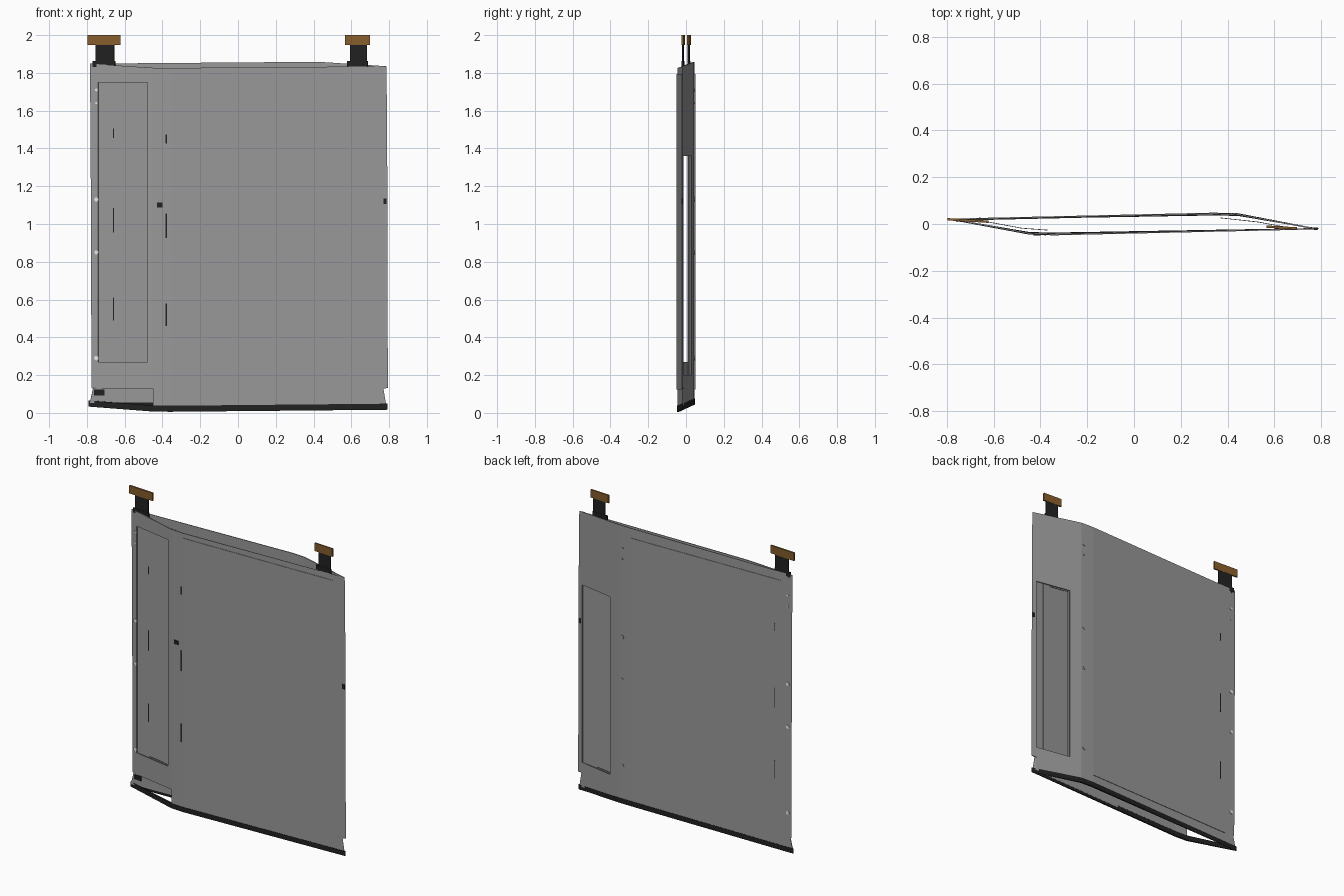
import bpy, bmesh, math
from mathutils import Matrix, Vector

cube = bpy.data.objects.get("Cube")
if cube:
    bpy.data.objects.remove(cube, do_unlink=True)


def material(name, rgb):
    m = bpy.data.materials.new(name)
    m.use_nodes = True
    m.diffuse_color = (*rgb, 1)
    m.node_tree.nodes["Principled BSDF"].inputs["Base Color"].default_value = (*rgb, 1)
    return m


GREY = material("panel grey", (0.32, 0.32, 0.325))
BLACK = material("rubber black", (0.015, 0.015, 0.015))
BROWN = material("grip brown", (0.24, 0.11, 0.025))
PALE = material("rivet pale", (0.9, 0.9, 0.9))

# Plan outline: a slanted sleeve, the back being the front turned half way round
FRONT = [(-0.79, 0.02), (-0.45, -0.043), (-0.36, -0.046), (0.79, -0.02)]


def front_y(x):
    for (x0, y0), (x1, y1) in zip(FRONT, FRONT[1:]):
        if x <= x1:
            return y0 + (y1 - y0) * (x - x0) / (x1 - x0)
    return FRONT[-1][1]


def wall_y(x, side):
    return front_y(x) if side > 0 else -front_y(-x)


def bottom_z(y):
    return 0.025 + 0.4 * y


def top_z(y):
    return 1.842 + 0.35 * y


def add_object(name, bm, mat):
    mesh = bpy.data.meshes.new(name)
    bm.to_mesh(mesh)
    bm.free()
    mesh.materials.append(mat)
    ob = bpy.data.objects.new(name, mesh)
    bpy.context.collection.objects.link(ob)
    return ob


def sheet(name, rows, closed, skip, mat, thickness):
    """Loft rows of points into a thin wall, leaving out the faces that skip names."""
    bm = bmesh.new()
    grid = [[bm.verts.new(p) for p in row] for row in rows]
    n = len(rows[0])
    for r in range(len(rows) - 1):
        for c in range(n if closed else n - 1):
            if not skip(r, c):
                d = (c + 1) % n
                bm.faces.new((grid[r][c], grid[r][d], grid[r + 1][d], grid[r + 1][c]))
    bmesh.ops.delete(bm, geom=[v for v in bm.verts if not v.link_faces], context='VERTS')
    ob = add_object(name, bm, mat)
    mod = ob.modifiers.new("thickness", 'SOLIDIFY')
    mod.thickness = thickness
    mod.offset = -1
    return ob


def box(name, centre, size, mat, angle=0):
    bm = bmesh.new()
    bmesh.ops.create_cube(bm, size=1, matrix=Matrix.Translation(centre)
                          @ Matrix.Rotation(angle, 4, 'Z') @ Matrix.Diagonal((*size, 1)))
    return add_object(name, bm, mat)


def plate(name, x, z, w, h, side, mat, t=0.004):
    """Thin plate lying on the outside of the front (1) or back (-1) wall."""
    ya, yb = wall_y(x - 0.01, side), wall_y(x + 0.01, side)
    angle = math.atan2(yb - ya, 0.02)
    return box(name, (x, wall_y(x, side), z), (w, t, h), mat, angle)


# Sleeve: a closed wall with a window in each slanted end panel
front_x = [-0.79, -0.74, -0.48, -0.45, -0.36]
back_x = [0.79, 0.76, 0.53, 0.45, 0.36]
outline = [(x, wall_y(x, 1)) for x in front_x] + [(x, wall_y(x, -1)) for x in back_x]
levels = [None, 0.128, 0.132, 0.2, 0.27, 1.36, 1.75, None]
left_edge = [-0.785, -0.768, -0.775, -0.775, -0.776, -0.78, -0.783, -0.783]
right_edge = [0.785, 0.77, 0.793, 0.793, 0.793, 0.79, 0.787, 0.785]
rows = []
for i, z in enumerate(levels):
    row = []
    for j, (x, y) in enumerate(outline):
        if j == 0:
            x = left_edge[i]
        elif j == len(front_x):
            x = right_edge[i]
        level = z
        if z is None:
            level = bottom_z(y) + 0.02 if i == 0 else top_z(y)
        row.append((x, y, level))
    rows.append(row)


def sleeve_gap(r, c):
    front_window = c == 1 and 4 <= r <= 5
    back_window = c == 6 and 3 <= r <= 4
    lower_slot = c < 3 and r == 0
    return front_window or back_window or lower_slot


sheet("sleeve_wall", rows, True, sleeve_gap, GREY, 0.006)

# Inner liners behind the slanted panels
for name, side, xs, zs in (("front_liner", 1, (-0.65, -0.48, -0.37), (0.14, 0.27, 1.75, 1.8)),
                           ("back_liner", -1, (0.65, 0.53, 0.37), (0.14, 0.2, 1.36, 1.8))):
    liner = [[(x, wall_y(x, side) + 0.018 * side, z) for x in xs] for z in zs]
    sheet(name, liner, False, lambda r, c: r == 1 and c == 0, GREY, 0.003)

# Rubber trim along the bottom edge
trim_plan = [(x * 1.003, y * 1.04) for x, y in FRONT[:3]]
trim_plan += [(-x, -y) for x, y in trim_plan]
trim = [[(x, y, bottom_z(y) + dz) for x, y in trim_plan] for dz in (0, 0.032)]
sheet("bottom_trim", trim, True, lambda r, c: False, BLACK, 0.011)

# Broad raised panels on the main walls
for name, side in (("front_raised_panel", 1), ("back_raised_panel", -1)):
    plate(name, 0.17 * side, 0.96, 1.06, 1.67, side, GREY, 0.006)

# Grips: black strap, wider foot and brown bar
for name, x, y, w, bar in (("left_end", -0.71, 0.015, 0.1, 0.175),
                           ("right_end", 0.632, -0.015, 0.09, 0.132)):
    tilt = -0.06
    box(name + "_strap", (x + 0.005, y, 1.89), (w, 0.006, 0.14), BLACK, tilt)
    box(name + "_foot", (x, y, 1.847), (w + 0.02, 0.009, 0.03), BLACK, tilt)
    box(name + "_bar", (x, y, 1.974), (bar, 0.01, 0.052), BROWN, tilt)

# Narrow slits along the seams
for i, (z, h) in enumerate(((1.45, 0.05), (0.99, 0.13), (0.52, 0.12))):
    plate(f"front_slit_{i}", -0.38, z, 0.006, h, 1, BLACK, 0.007)
    plate(f"back_slit_{i}", -0.66, z + 0.03, 0.006, h, -1, BLACK, 0.009)

# Clips and lower corner bracket
plate("front_clip", -0.415, 1.1, 0.03, 0.025, 1, BLACK, 0.009)
plate("edge_clip", 0.778, 1.12, 0.018, 0.03, 1, BLACK, 0.009)
box("corner_bracket", (-0.735, 0.014, 0.108), (0.055, 0.006, 0.03), BLACK, -0.1)


# Rivets down the flanges
def rivet(name, x, z, radius, side, mat):
    bm = bmesh.new()
    place = Matrix.Translation((x, wall_y(x, side), z)) @ Matrix.Rotation(math.pi / 2, 4, 'X')
    bmesh.ops.create_cone(bm, cap_ends=True, segments=12, radius1=radius, radius2=radius,
                          depth=0.007, matrix=place)
    add_object(name, bm, mat)


for i, (z, radius) in enumerate(((1.71, 0.008), (1.64, 0.006), (1.13, 0.012),
                                 (0.85, 0.011), (0.29, 0.012))):
    rivet(f"left_front_rivet_{i}", -0.75, z, radius, 1, PALE)
    rivet(f"left_back_rivet_{i}", -0.75, z, radius, -1, PALE)
    rivet(f"right_back_rivet_{i}", 0.43, z, radius, -1, GREY)
